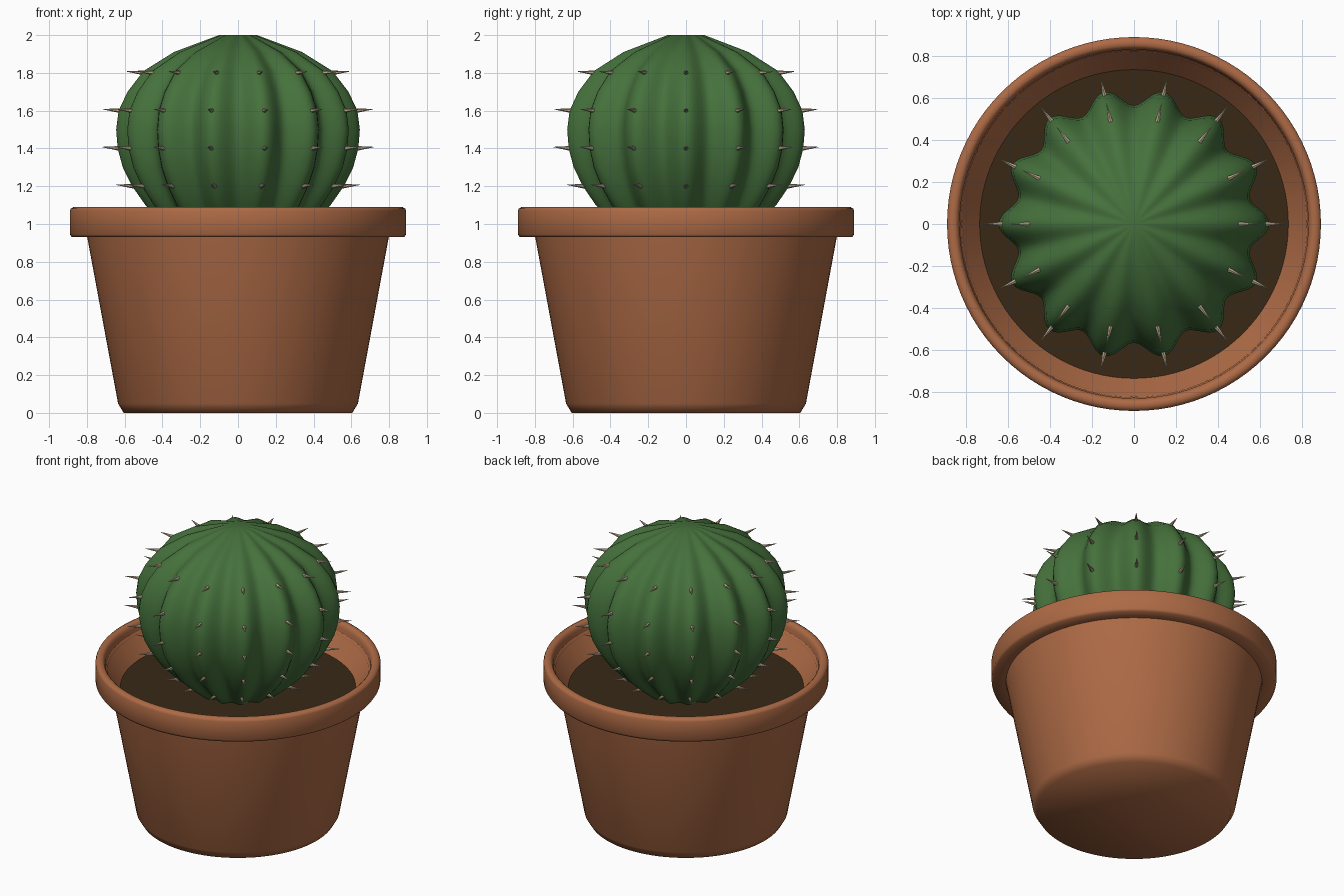
import bpy, bmesh
from math import sin, cos, pi, radians
from mathutils import Vector, Matrix

cube = bpy.data.objects.get("Cube")
if cube:
    bpy.data.objects.remove(cube)

RIBS = 14


def material(name, rgb):
    mat = bpy.data.materials.new(name)
    mat.use_nodes = True
    color = (*rgb, 1)
    mat.diffuse_color = color
    bsdf = next(n for n in mat.node_tree.nodes if n.type == 'BSDF_PRINCIPLED')
    bsdf.inputs["Base Color"].default_value = color
    bsdf.inputs["Roughness"].default_value = 0.8
    return mat


def finish(name, bm, mat, angle=None):
    bmesh.ops.recalc_face_normals(bm, faces=bm.faces)
    mesh = bpy.data.meshes.new(name)
    bm.to_mesh(mesh)
    bm.free()
    mesh.materials.append(mat)
    obj = bpy.data.objects.new(name, mesh)
    bpy.context.collection.objects.link(obj)
    if angle:
        bpy.ops.object.select_all(action='DESELECT')
        obj.select_set(True)
        bpy.context.view_layer.objects.active = obj
        bpy.ops.object.shade_smooth_by_angle(angle=radians(angle))
    return obj


def lathe(name, profile, mat, angle, segments=96, closed=False, shape=lambda a: 1):
    """Sweep an (r, z) profile round z; shape scales the radius by direction."""
    bm = bmesh.new()
    rings = []
    for r, z in profile:
        if r == 0:
            rings.append([bm.verts.new((0, 0, z))] * segments)
            continue
        ring = []
        for i in range(segments):
            a = 2 * pi * i / segments
            ring.append(bm.verts.new((r * shape(a) * cos(a), r * shape(a) * sin(a), z)))
        rings.append(ring)
    pairs = list(zip(rings, rings[1:]))
    if closed:
        pairs.append((rings[-1], rings[0]))
    for low, high in pairs:
        for i in range(segments):
            j = (i + 1) % segments
            corners = dict.fromkeys((low[i], low[j], high[j], high[i]))
            bm.faces.new(list(corners))
    return finish(name, bm, mat, angle)


terracotta = material("terracotta", (0.42, 0.145, 0.06))
soil_brown = material("soil brown", (0.04, 0.022, 0.008))
cactus_green = material("cactus green", (0.06, 0.165, 0.045))
spine_tan = material("spine tan", (0.5, 0.4, 0.27))

# Tapered pot body with an open top
lathe("pot_body", [(0, 0), (0.605, 0), (0.635, 0.05), (0.8, 0.94), (0.815, 1.02),
                   (0.825, 1.03), (0.735, 0.9), (0.7, 0.85)], terracotta, 62)

# Rounded rim ring
lathe("pot_rim", [(0.8, 0.93), (0.88, 0.93), (0.89, 0.945), (0.89, 1.07), (0.885, 1.082),
                  (0.87, 1.09), (0.85, 1.09), (0.838, 1.08), (0.83, 1.06), (0.828, 1.03)],
      terracotta, 62, closed=True)

# Soil
lathe("soil", [(0, 0.9), (0.74, 0.9)], soil_brown, None)

# Ribbed cactus body
body = [(0, 0.87), (0.18, 0.88), (0.27, 0.9), (0.39, 1.0), (0.49, 1.1), (0.56, 1.2),
        (0.61, 1.3), (0.637, 1.4), (0.645, 1.5), (0.632, 1.6), (0.585, 1.7),
        (0.5, 1.81), (0.34, 1.91), (0.1, 2.0), (0, 2.0)]
lathe("cactus_body", body, cactus_green, 80, segments=RIBS * 12,
      shape=lambda a: 0.938 + 0.062 * cos(RIBS * a))

# Spines: one cone per rib in each row
bm = bmesh.new()
LENGTH = 0.095
for r, z in ((0.38, 1.0), (0.55, 1.2), (0.625, 1.4), (0.62, 1.6), (0.495, 1.8)):
    for i in range(RIBS):
        a = 2 * pi * i / RIBS
        out = Vector((cos(a), sin(a), 0.08)).normalized()
        center = Vector((r * cos(a), r * sin(a), z)) + out * LENGTH / 2
        turn = out.to_track_quat('Z', 'Y').to_matrix().to_4x4()
        bmesh.ops.create_cone(bm, cap_ends=True, segments=6, radius1=0.013, radius2=0.001,
                              depth=LENGTH, matrix=Matrix.Translation(center) @ turn)
finish("spines", bm, spine_tan)
